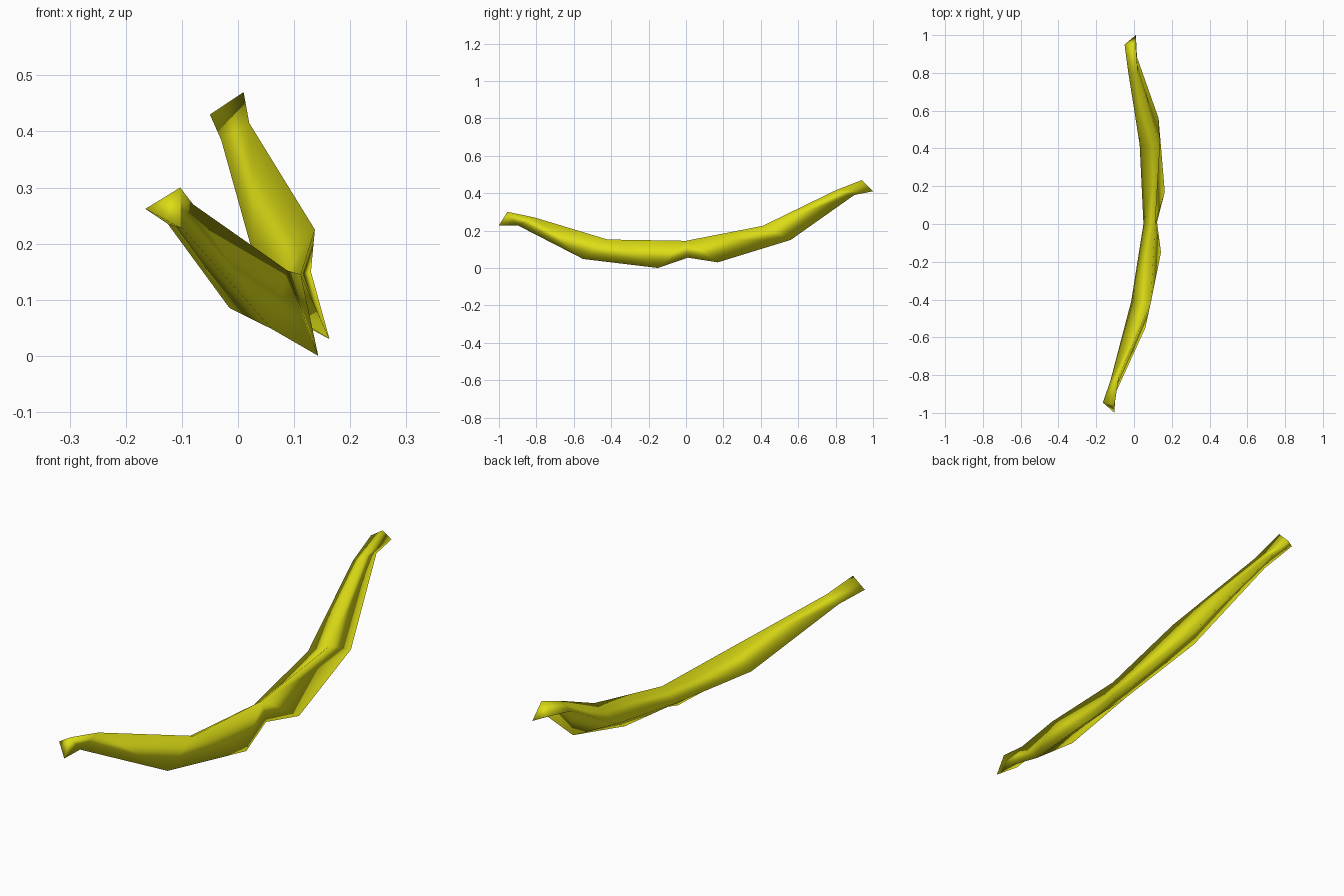
import bpy, bmesh

if "Cube" in bpy.data.objects:
    bpy.data.objects.remove(bpy.data.objects["Cube"])

# Three long ridges of a triangular, curved banana; the middle of the
# left and top ridges is shared by three rings, making the pinch below.
LEFT_MID = (0.05, 0.0, 0.09)
TOP_MID = (0.112, 0.0, 0.145)
left = [(-0.165, -0.945, 0.262), (-0.125, -0.83, 0.235), (-0.015, -0.41, 0.085),
        LEFT_MID, LEFT_MID, LEFT_MID,
        (0.03, 0.42, 0.17), (-0.03, 0.80, 0.385), (-0.05, 0.95, 0.43)]
top = [(-0.103, -0.955, 0.30), (-0.08, -0.81, 0.27), (0.088, -0.42, 0.152),
       TOP_MID, TOP_MID, TOP_MID,
       (0.137, 0.41, 0.225), (0.02, 0.80, 0.415), (0.01, 0.94, 0.47)]
bottom = [(-0.103, -1.0, 0.228), (-0.10, -0.90, 0.228), (0.06, -0.55, 0.048),
          (0.143, -0.15, 0.0), (0.122, 0.01, 0.055), (0.163, 0.17, 0.03),
          (0.13, 0.56, 0.15), (0.01, 0.90, 0.39), (0.01, 1.0, 0.41)]

# Loft the rings, cap both ends, merge the shared points
bm = bmesh.new()
rings = [[bm.verts.new(p) for p in ring] for ring in zip(left, top, bottom)]
for a, b in zip(rings, rings[1:]):
    for i in range(3):
        j = (i + 1) % 3
        bm.faces.new((a[i], a[j], b[j], b[i]))
bm.faces.new(rings[0])
bm.faces.new(rings[-1])
bmesh.ops.remove_doubles(bm, verts=bm.verts, dist=0.0001)
bmesh.ops.recalc_face_normals(bm, faces=bm.faces)
for f in bm.faces:
    f.smooth = True

mesh = bpy.data.meshes.new("banana_body")
bm.to_mesh(mesh)
bm.free()

# Yellow skin
skin = bpy.data.materials.new("yellow_skin")
skin.diffuse_color = (0.72, 0.72, 0.008, 1)
skin.use_nodes = True
skin.node_tree.nodes["Principled BSDF"].inputs["Base Color"].default_value = skin.diffuse_color
mesh.materials.append(skin)
body = bpy.data.objects.new("banana_body", mesh)
bpy.context.collection.objects.link(body)
